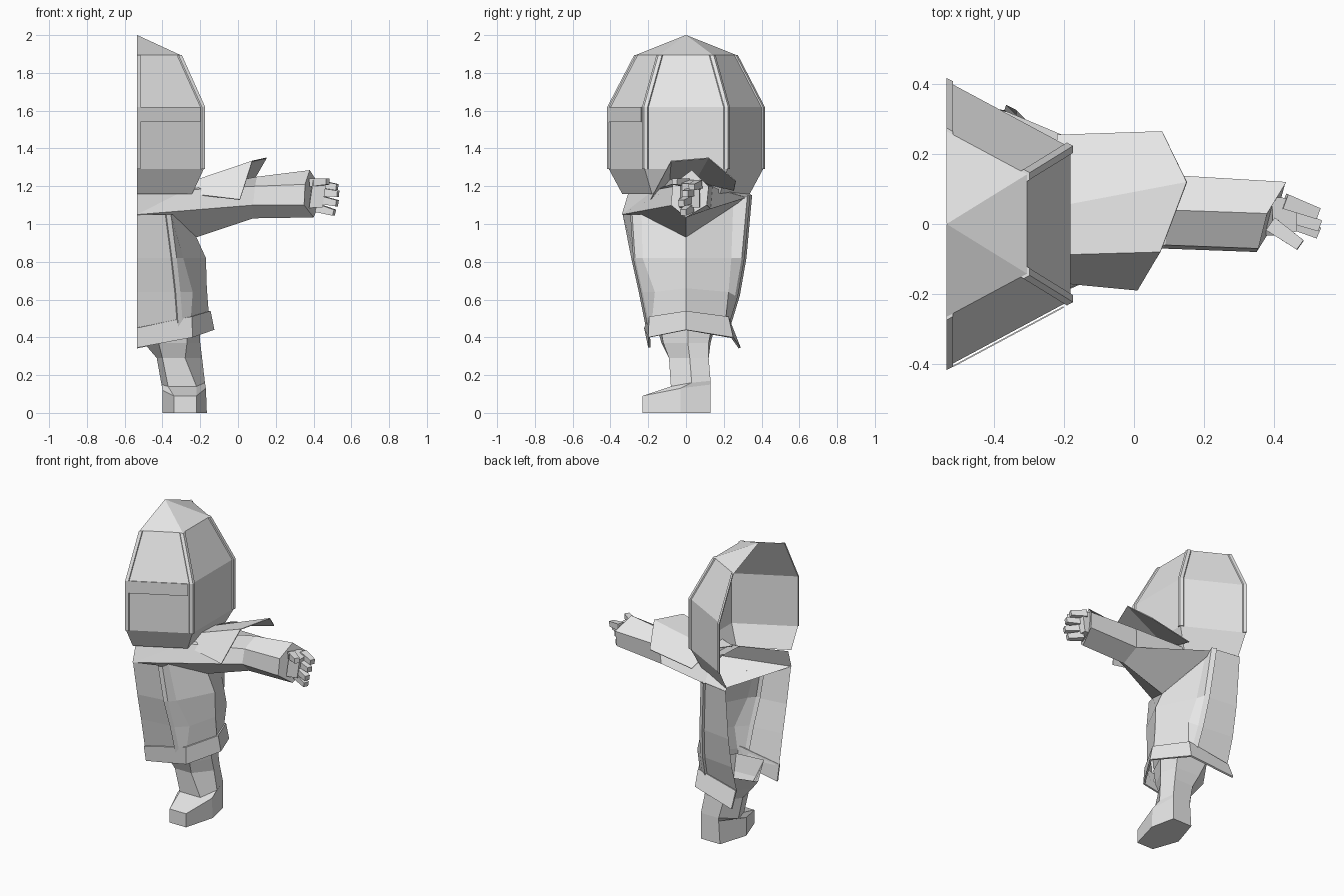
import bpy, bmesh, math
from mathutils import Vector

MID = -0.535  # open centre plane of the half figure

grey = bpy.data.materials.new("plain_grey")
grey.diffuse_color = (0.8, 0.8, 0.8, 1)


def finish(name, bm, thick=0.0):
    bmesh.ops.remove_doubles(bm, verts=bm.verts, dist=0.0001)
    bmesh.ops.recalc_face_normals(bm, faces=bm.faces)
    me = bpy.data.meshes.new(name)
    bm.to_mesh(me)
    bm.free()
    ob = bpy.data.objects.new(name, me)
    bpy.context.collection.objects.link(ob)
    me.materials.append(grey)
    if thick:
        mod = ob.modifiers.new("thickness", 'SOLIDIFY')
        mod.thickness = thick
        mod.offset = -1
    return ob


def loft(name, rings, closed=True, caps=(False, False), thick=0.0):
    """Skin a series of equal-length rings of points."""
    bm = bmesh.new()
    rows = [[bm.verts.new(p) for p in r] for r in rings]
    n = len(rings[0])
    for a, b in zip(rows, rows[1:]):
        for i in range(n if closed else n - 1):
            j = (i + 1) % n
            bm.faces.new((a[i], a[j], b[j], b[i]))
    for row, cap in ((rows[0], caps[0]), (rows[-1], caps[1])):
        if cap:
            bm.faces.new(row)
    return finish(name, bm, thick)


def bar(name, p, q, w, h, taper=0.75):
    """Tapered four-sided bar from p to q."""
    p, q = Vector(p), Vector(q)
    d = (q - p).normalized()
    s = d.cross(Vector((0, 0, 1))).normalized()
    u = s.cross(d)
    rings = []
    for c, k in ((p, 1), (q, taper)):
        rings.append([c + s * w * k * a + u * h * k * b
                      for a, b in ((-1, -1), (1, -1), (1, 1), (-1, 1))])
    return loft(name, rings, caps=(True, True))


# Helmet: half of a six-sided shell tapering to a neck
def hexa(r, z, i):
    a = math.radians(-90 + 60 * i)
    v = Vector((MID + r * math.cos(a), r * math.sin(a), z))
    if i in (1, 2):  # side panel is slightly wider than a true hexagon
        v.y *= 1.07
    return v


levels = [(0.338, 1.16), (0.408, 1.29), (0.408, 1.62), (0.265, 1.895), (0.002, 2.0)]
loft("helmet", [[hexa(r, z, i) for i in range(4)] for r, z in levels], closed=False)

# Raised ribs along the helmet corners
for i in range(4):
    rings = []
    for r, z in levels[1:4]:
        c = hexa(r, z, i)
        ring = []
        for lift in (0.0, 0.009):
            o = hexa(r + lift, z, i)
            to_prev = (hexa(r, z, i - 1) - c).normalized() * 0.02
            to_next = (hexa(r, z, i + 1) - c).normalized() * 0.02
            pts = [o + to_prev, o, o + to_next]
            if i == 0:
                pts = pts[1:]
            if i == 3:
                pts = pts[:2]
            ring += pts if lift == 0 else pts[::-1]
        rings.append(ring)
    loft("helmet_rib", rings, caps=(True, True))

# Brow band above the visor
a, b = hexa(0.414, 0, 0), hexa(0.414, 0, 1)
p, q = a.lerp(b, 0.05), a.lerp(b, 0.93)
loft("brow_band", [[(v.x, v.y, z) for v in (p, q)] for z in (1.54, 1.62)],
     closed=False, thick=0.004)

# Coat body, open along the centre
rings = []
# z front, panel, side, panel, back; y front, back; x corner, panel, side; y panel front, back
for zf, zp, zs, zq, zb, yf, yb, xc, xp, xs, pf, pb in (
        (1.05, 1.05, 0.93, 1.11, 1.15, -.335, .35, -.385, -.345, -.22, -.235, .25),
        (0.82, 0.82, 0.82, 0.82, 0.82, -.29, .32, -.355, -.29, -.17, -.23, .24),
        (0.64, 0.64, 0.66, 0.64, 0.62, -.25, .285, -.335, -.24, -.165, -.165, .225),
        (0.44, 0.49, 0.53, 0.49, 0.44, -.21, .23, -.32, -.25, -.155, -.18, .21)):
    yc = yf + (.04 if zf > 1 else .01)
    rings.append([(MID, yf, zf), (xc, yc + .015, zf), (xc + .005, yc, zf),
                  (xc + .03, yc + .01, zf), (xp, pf, zp), (xs, 0, zs), (xp, pb, zq),
                  (xc + .05, yb - .025, zb), (xc + .02, yb - .01, zb),
                  (xc + .015, yb - .025, zb), (MID, yb, zb)])
loft("coat_body", rings, closed=False)

# Flared coat hem
loft("coat_hem", [
    [(MID, -.222, .45), (-.245, -.195, .51), (-.145, 0, .54), (-.245, .225, .51), (MID, .245, .45)],
    [(MID, -.20, .345), (-.24, -.20, .40), (-.125, 0, .44), (-.24, .25, .40), (MID, .29, .345)],
], closed=False, thick=0.012)

# Yoke sloping from the neck down to the coat
loft("shoulder_yoke", [
    [(MID, -.305, 1.165), (-.28, -.16, 1.185), (-.28, 0, 1.19), (-.30, .18, 1.185), (MID, .33, 1.165)],
    [(MID, -.34, 1.05), (-.279, -.17, 1.18), (-.26, 0, 1.185), (-.36, .32, 1.14), (MID, .352, 1.15)],
], closed=False)

# Sleeve, flaring wide at the shoulder
loft("sleeve", [
    [(-.22, 0, .93), (MID, -.34, 1.05), (-.279, -.17, 1.18),
     (-.26, .02, 1.185), (-.30, .18, 1.18), (-.36, .32, 1.14)],
    [(.08, 0, 1.03), (.08, -.07, 1.10), (.09, -.06, 1.20),
     (.10, .04, 1.25), (.10, .14, 1.20), (.09, .13, 1.08)],
    [(.40, 0, 1.035), (.35, -.08, 1.10), (.355, -.07, 1.21),
     (.38, .03, 1.285), (.435, .12, 1.20), (.43, .11, 1.10)],
], caps=(False, True))

# Pointed shoulder flap
loft("shoulder_flap", [
    [(-.20, -.17, 1.155), (-.28, -.09, 1.215), (-.22, .05, 1.23), (-.22, .255, 1.18)],
    [(.01, -.19, 1.13), (.075, -.08, 1.335), (.15, .12, 1.352), (.08, .265, 1.23)],
], closed=False, thick=0.005)

# Hand and fingers
bar("palm", (.385, .022, 1.16), (.455, .025, 1.15), .055, .075, .85)
for tip, root in (((.475, -.06, 1.225), (.39, 0, 1.22)),
                  ((.525, .03, 1.195), (.43, .065, 1.21)),
                  ((.53, -.005, 1.16), (.43, .03, 1.17)),
                  ((.525, -.025, 1.11), (.43, .015, 1.13)),
                  ((.51, -.015, 1.06), (.42, .02, 1.085))):
    bar("finger", root, tip, .022, .022)

# Leg and boot in one skin, toe first around each ring
loft("leg", [
    [(-.34, -.23, 0), (-.22, -.23, 0), (-.165, -.03, 0), (-.20, .13, 0), (-.34, .13, 0), (-.40, -.06, 0)],
    [(-.34, -.23, .09), (-.22, -.23, .09), (-.17, -.03, .13),
     (-.20, .13, .15), (-.33, .13, .15), (-.40, -.06, .12)],
    [(-.37, -.08, .14), (-.22, -.08, .14), (-.175, .03, .16),
     (-.20, .13, .17), (-.33, .13, .17), (-.405, .03, .15)],
    [(-.40, -.09, .29), (-.28, -.09, .29), (-.19, .02, .29),
     (-.22, .12, .29), (-.36, .12, .29), (-.43, .02, .29)],
    [(-.42, -.13, .37), (-.27, -.12, .37), (-.20, .01, .37),
     (-.23, .12, .37), (-.40, .13, .37), (-.49, .01, .36)],
    [(-.46, -.16, .48), (-.27, -.14, .48), (-.20, .01, .48),
     (-.23, .14, .48), (-.44, .16, .48), (MID, .01, .42)],
], caps=(True, False))
